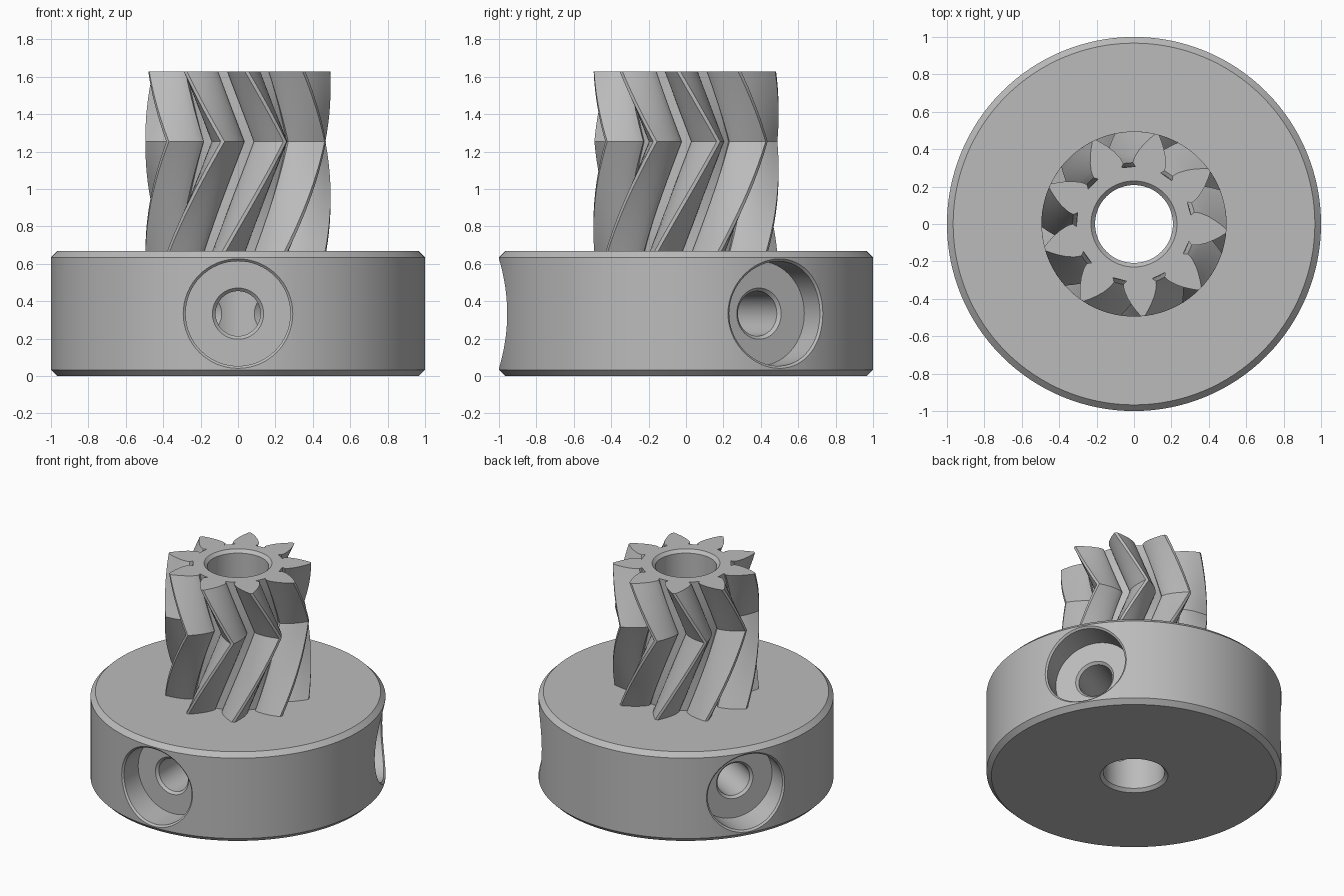
import bpy
import bmesh
from math import sin, cos, radians, sqrt, pi

cube = bpy.data.objects.get("Cube")
if cube:
    bpy.data.objects.remove(cube, do_unlink=True)

steel = bpy.data.materials.new("machined grey")
steel.use_nodes = True
steel.diffuse_color = (0.5, 0.5, 0.5, 1)
steel.node_tree.nodes["Principled BSDF"].inputs["Base Color"].default_value = (0.5, 0.5, 0.5, 1)

SEGMENTS = 128
TOP, MID, HUB_TOP = 1.627, 1.253, 0.667
TEETH = 9


def loft(name, rings):
    """Closed solid through a stack of equal-length point rings."""
    bm = bmesh.new()
    loops = [[bm.verts.new(p) for p in ring] for ring in rings]
    for low, high in zip(loops, loops[1:]):
        for i in range(len(low)):
            j = (i + 1) % len(low)
            bm.faces.new((low[i], low[j], high[j], high[i]))
    bm.faces.new(loops[0][::-1])
    bm.faces.new(loops[-1])
    bmesh.ops.recalc_face_normals(bm, faces=bm.faces)
    mesh = bpy.data.meshes.new(name)
    bm.to_mesh(mesh)
    bm.free()
    mesh.materials.append(steel)
    obj = bpy.data.objects.new(name, mesh)
    bpy.context.collection.objects.link(obj)
    return obj


def turned(name, profile):
    """Solid of revolution about z from (radius, height) pairs."""
    turns = [2 * pi * i / SEGMENTS for i in range(SEGMENTS)]
    return loft(name, [[(r * cos(a), r * sin(a), z) for a in turns] for r, z in profile])


def combine(body, other, operation):
    bpy.ops.object.select_all(action='DESELECT')
    bpy.context.view_layer.objects.active = body
    body.select_set(True)
    mod = body.modifiers.new(operation, 'BOOLEAN')
    mod.operation = operation
    mod.solver = 'EXACT'
    mod.object = other
    bpy.ops.object.modifier_apply(modifier=mod.name)
    bpy.data.objects.remove(other, do_unlink=True)


# Tooth flank: radius and half-width in degrees, undercut at the root
FLANK = [(0.308, 13), (0.328, 15.5), (0.347, 14.6), (0.365, 13.3), (0.40, 10.3),
         (0.435, 6.9), (0.465, 4), (0.495, 1.2)]


def gear_ring(z):
    """Tooth outline at height z; the helix reverses at the middle."""
    rate = 25 / (TOP - MID)
    twist = 355.5 + 25 - rate * abs(z - MID)
    ring = []
    for k in range(TEETH):
        centre = twist + k * 360 / TEETH
        side = [(r, centre - h) for r, h in FLANK]
        side += [(r, centre + h) for r, h in reversed(FLANK)]
        ring += [(r * cos(radians(a)), r * sin(radians(a)), z) for r, a in side]
    return ring


# Hub disc with chamfered rims
body = turned("herringbone_pinion_with_hub",
              [(0.967, 0), (1, 0.033), (1, HUB_TOP - 0.033), (0.967, HUB_TOP)])

# Herringbone gear, sunk into the hub before joining
BURIED = 0.5
heights = [BURIED + (MID - BURIED) * i / 14 for i in range(14)]
heights += [MID + (TOP - MID) * i / 8 for i in range(9)]
combine(body, loft("gear", [gear_ring(z) for z in heights]), 'UNION')

# Shaft bore, chamfered at both ends
combine(body, turned("bore_cutter", [
    (0.25, -0.02), (0.208, 0.022), (0.208, TOP - 0.022), (0.25, TOP + 0.02)]), 'DIFFERENCE')


# Three counterbored screw holes whose rim chamfer follows the curved hub side
def screw_cutter(direction):
    def ring(radius, distance=None, lift=0):
        points = []
        for i in range(64):
            a = 2 * pi * i / 64
            across, up = radius * cos(a), radius * sin(a)
            d = distance if distance is not None else sqrt(1 - across ** 2) + lift
            points.append((d * cos(direction) - across * sin(direction),
                           d * sin(direction) + across * cos(direction),
                           HUB_TOP / 2 + up))
        return points
    floor = 0.78
    return loft("screw_cutter", [
        ring(0.12, 0.05), ring(0.12, floor - 0.017), ring(0.137, floor), ring(0.28, floor),
        ring(0.28, lift=-0.013), ring(0.293), ring(0.306, lift=0.013), ring(0.306, 1.2)])


for degrees in (-90, 30, 150):
    combine(body, screw_cutter(radians(degrees)), 'DIFFERENCE')

# Smooth curved walls, crisp machined edges
bpy.ops.object.select_all(action='DESELECT')
body.select_set(True)
bpy.context.view_layer.objects.active = body
bpy.ops.object.shade_smooth_by_angle(angle=radians(25))
